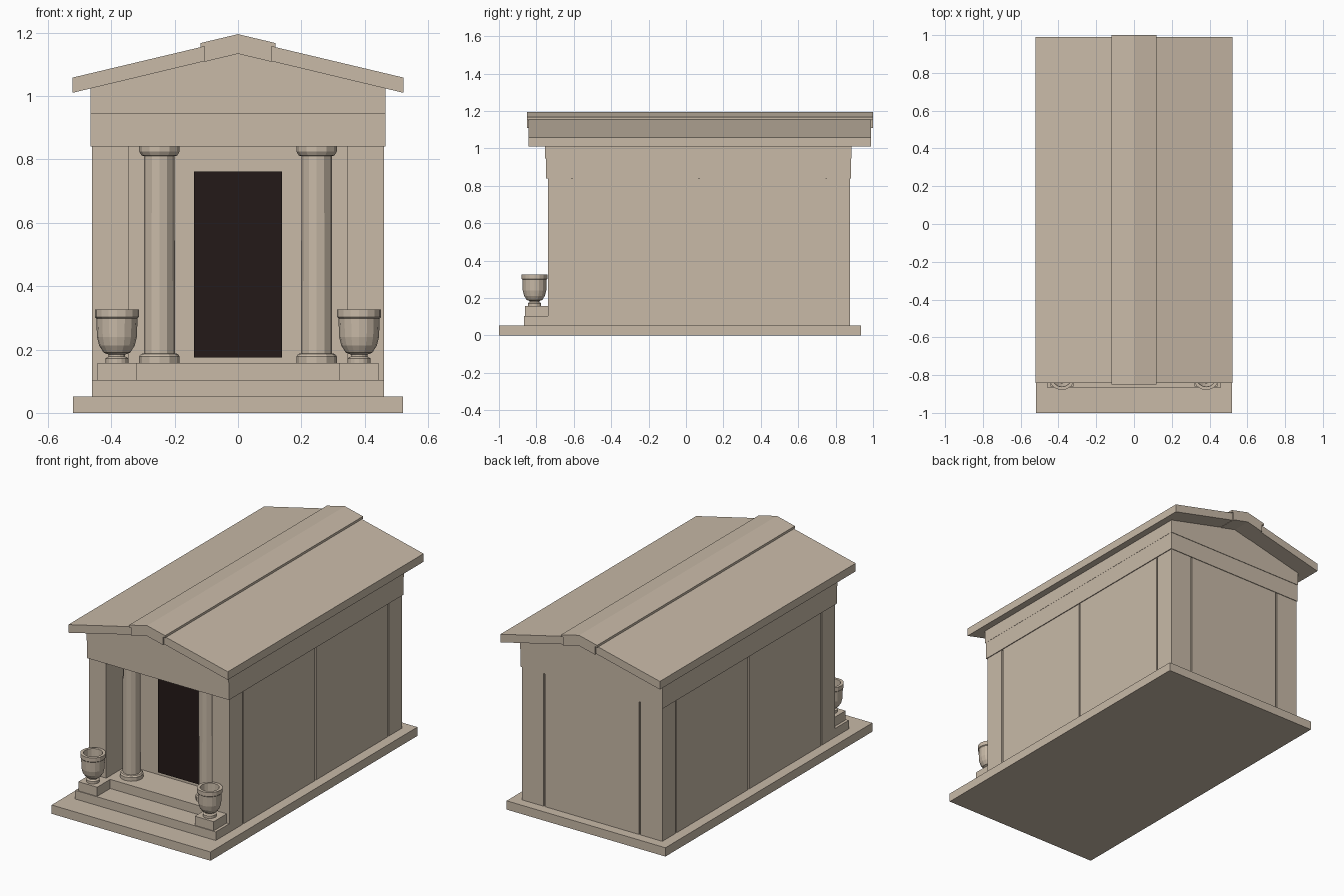
import bpy, bmesh, math

if "Cube" in bpy.data.objects:
    bpy.data.objects.remove(bpy.data.objects["Cube"])


def material(name, rgb):
    m = bpy.data.materials.new(name)
    m.diffuse_color = (*rgb, 1)
    m.use_nodes = True
    m.node_tree.nodes["Principled BSDF"].inputs["Base Color"].default_value = m.diffuse_color
    return m


STONE = material("stone", (0.58, 0.49, 0.39))
DARK = material("dark_door", (0.017, 0.010, 0.009))


def finish(bm, name, mat=STONE):
    bmesh.ops.recalc_face_normals(bm, faces=bm.faces)
    me = bpy.data.meshes.new(name)
    bm.to_mesh(me)
    bm.free()
    me.materials.append(mat)
    ob = bpy.data.objects.new(name, me)
    bpy.context.collection.objects.link(ob)
    return ob


def extrude(name, pts, offset, mat=STONE):
    """Extrude a closed 3D outline along an offset vector."""
    bm = bmesh.new()
    face = bm.faces.new([bm.verts.new(p) for p in pts])
    top = bmesh.ops.extrude_face_region(bm, geom=[face])["geom"]
    bmesh.ops.translate(bm, vec=offset,
                        verts=[g for g in top if isinstance(g, bmesh.types.BMVert)])
    return finish(bm, name, mat)


def box(name, x0, x1, y0, y1, z0, z1, mat=STONE):
    return extrude(name, [(x0, y0, z0), (x1, y0, z0), (x1, y1, z0), (x0, y1, z0)],
                   (0, 0, z1 - z0), mat)


def gable(name, half, y0, y1):
    """Extrude a mirrored x-z half profile (right side, axis points included) along y."""
    left = [(-x, z) for x, z in reversed(half) if x > 0]
    return extrude(name, [(x, y0, z) for x, z in half + left], (0, y1 - y0, 0))


def lathe(name, profile, x, y, sides):
    """Revolve an (r, z) profile around a vertical axis."""
    bm = bmesh.new()
    vs = [bm.verts.new((r, 0, z)) for r, z in profile]
    es = [bm.edges.new(e) for e in zip(vs, vs[1:])]
    bmesh.ops.spin(bm, geom=vs + es, cent=(0, 0, 0), axis=(0, 0, 1),
                   angle=2 * math.pi, steps=sides)
    bmesh.ops.remove_doubles(bm, verts=bm.verts, dist=0.0005)
    ob = finish(bm, name)
    ob.location = (x, y, 0)
    return ob


# Plinth and steps
box("plinth", -0.52, 0.52, -1.0, 0.935, 0, 0.052)
box("lower_step", -0.46, 0.46, -0.865, -0.70, 0.052, 0.103)
box("porch_floor", -0.40, 0.40, -0.738, -0.50, 0.052, 0.157)

# Chamber: plan outline with porch recess and vertical panel joints, extruded up
W, FRONT, BACK, PORCH = 0.46, -0.738, 0.878, -0.54
G, D = 0.005, 0.008
plan = [(0.346, PORCH), (0.346, FRONT), (W, FRONT)]
for y in (-0.61, 0.07, 0.75):
    plan += [(W, y - G), (W - D, y - G), (W - D, y + G), (W, y + G)]
plan += [(W, BACK)]
j = 0.313
plan += [(j + G, BACK), (j + G, BACK - D), (j - G, BACK - D), (j - G, BACK)]
plan += [(-x, y) for x, y in reversed(plan)]
extrude("chamber_walls", [(x, y, 0.052) for x, y in plan], (0, 0, 0.788))

# Door
box("door", -0.139, 0.139, -0.55, -0.53, 0.175, 0.762, DARK)

# Entablature and gable
box("frieze", -0.465, 0.465, -0.748, 0.882, 0.84, 0.945)
gable("gable_block", [(0, 0.945), (0.466, 0.945), (0.466, 1.025), (0, 1.137)], -0.753, 0.885)

# Roof slab and ridge cap
gable("roof_slab", [(0, 1.135), (0.522, 1.01), (0.522, 1.058), (0, 1.182)], -0.841, 0.99)
gable("ridge_cap", [(0, 1.133), (0.105, 1.108), (0.105, 1.156), (0.118, 1.153),
                    (0.118, 1.167), (0, 1.195)], -0.85, 1.0)

# Columns, urn pedestals and urns on both sides
column = [(0, 0.155), (0.064, 0.155), (0.064, 0.178), (0.058, 0.186), (0.049, 0.188),
          (0.048, 0.810), (0.056, 0.812), (0.064, 0.825), (0.064, 0.84), (0, 0.84)]
urn = [(0, 0.156), (0.036, 0.156), (0.036, 0.172), (0.026, 0.178), (0.026, 0.184),
       (0.042, 0.190), (0.056, 0.212), (0.063, 0.240), (0.065, 0.298), (0.069, 0.302),
       (0.069, 0.326), (0.052, 0.326), (0.050, 0.270), (0.034, 0.235), (0, 0.225)]
for side, s in (("left", -1), ("right", 1)):
    lathe("column_" + side, column, s * 0.248, -0.64, 12)
    xs = sorted((s * 0.32, s * 0.443))
    box("pedestal_" + side, xs[0], xs[1], -0.86, -0.73, 0.103, 0.157)
    lathe("urn_" + side, urn, s * 0.382, -0.81, 16)
